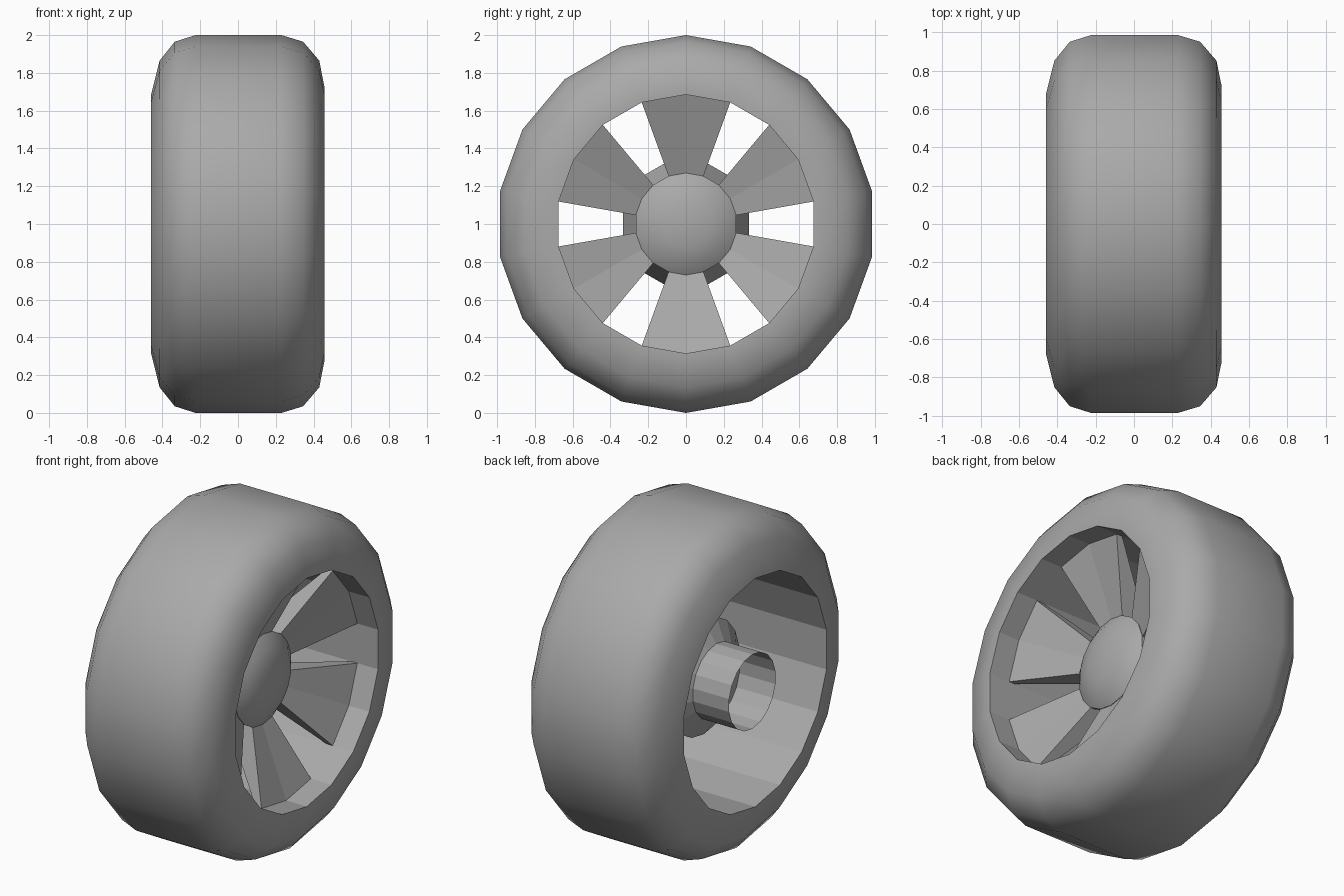
import bpy
import bmesh
from math import sin, cos, radians

if "Cube" in bpy.data.objects:
    bpy.data.objects.remove(bpy.data.objects["Cube"], do_unlink=True)

GREY = (0.4, 0.4, 0.4, 1)
SIDES = 18
STEP = 360 / SIDES

grey = bpy.data.materials.new("wheel_grey")
grey.use_nodes = True
grey.diffuse_color = GREY
shader = grey.node_tree.nodes["Principled BSDF"]
shader.inputs["Base Color"].default_value = GREY
shader.inputs["Roughness"].default_value = 0.8


def sweep(name, profile, start=0, steps=SIDES, closed=False, smooth=None):
    """Turn a profile of (x, radius) points about the wheel axis."""
    full = steps == SIDES
    bm = bmesh.new()
    rings = []
    for i in range(steps if full else steps + 1):
        a = radians(start + i * STEP)
        rings.append([bm.verts.new((x, r * sin(a), 1 + r * cos(a))) for x, r in profile])
    n = len(profile)
    for i in range(steps):
        here, there = rings[i], rings[(i + 1) % len(rings)]
        for j in range(n if closed else n - 1):
            k = (j + 1) % n
            bm.faces.new((here[j], here[k], there[k], there[j]))
    if closed and not full:
        bm.faces.new(rings[0])
        bm.faces.new(rings[-1])
    bmesh.ops.remove_doubles(bm, verts=bm.verts, dist=0.0001)
    bmesh.ops.recalc_face_normals(bm, faces=bm.faces)
    mesh = bpy.data.meshes.new(name)
    bm.to_mesh(mesh)
    bm.free()
    mesh.materials.append(grey)
    obj = bpy.data.objects.new(name, mesh)
    bpy.context.collection.objects.link(obj)
    if smooth:
        bpy.ops.object.select_all(action="DESELECT")
        obj.select_set(True)
        bpy.context.view_layer.objects.active = obj
        bpy.ops.object.shade_smooth_by_angle(angle=radians(smooth))
    return obj


# Rounded tyre, with rounded shoulders and plain sidewalls
sweep("tyre", [(-0.46, 0.685), (-0.415, 0.865), (-0.335, 0.965), (-0.225, 1.0),
               (0.23, 1.0), (0.345, 0.965), (0.43, 0.865), (0.457, 0.73),
               (0.457, 0.685)], smooth=42)

# Faceted barrel lining the opening
sweep("rim_barrel", [(-0.46, 0.685), (0.457, 0.685)])

# Six dished spokes, thicker towards the hub
for s in range(6):
    sweep(f"spoke_{s + 1}", [(0.15, 0.24), (0.32, 0.685), (0.28, 0.685), (0.0, 0.28)],
          start=s * 60 - STEP, steps=2, closed=True)

# Hub behind the spokes, flaring out and then stepping in to the axle
sweep("hub", [(0.15, 0.24), (-0.12, 0.34), (-0.2, 0.223), (-0.2, 0)])

# Open axle sleeve on the inner side
sweep("axle_sleeve", [(-0.2, 0.223), (-0.44, 0.223)])

# Domed centre cap
sweep("hub_cap", [(0.14, 0), (0.14, 0.27), (0.165, 0.27), (0.205, 0.21),
                  (0.23, 0.12), (0.24, 0)], smooth=42)
